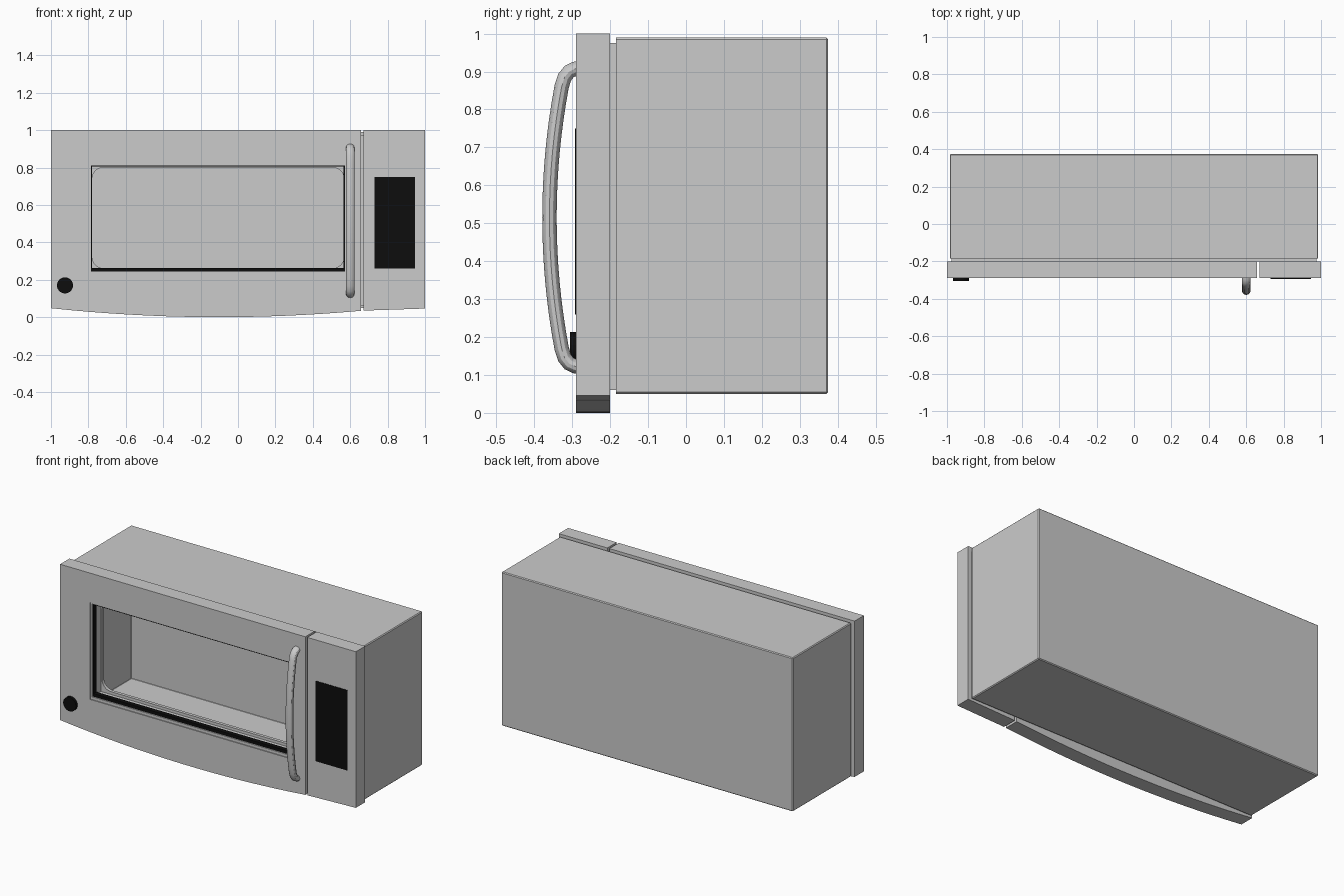
import bpy, bmesh, math

if "Cube" in bpy.data.objects:
    bpy.data.objects.remove(bpy.data.objects["Cube"])


def material(name, value):
    m = bpy.data.materials.new(name)
    m.diffuse_color = (value, value, value, 1)
    m.use_nodes = True
    m.node_tree.nodes["Principled BSDF"].inputs["Base Color"].default_value = m.diffuse_color
    return m


GRAY = material("steel_gray", 0.6)
BLACK = material("black", 0.004)


def finish(bm, name, mat):
    bmesh.ops.recalc_face_normals(bm, faces=bm.faces)
    me = bpy.data.meshes.new(name)
    bm.to_mesh(me)
    bm.free()
    me.materials.append(mat)
    ob = bpy.data.objects.new(name, me)
    bpy.context.collection.objects.link(ob)
    return ob


def rect(x0, x1, z0, z1):
    return [(x0, z0), (x1, z0), (x1, z1), (x0, z1)]


def rounded(x0, x1, z0, z1, r, n=6):
    pts = []
    centres = [(x1 - r, z1 - r), (x0 + r, z1 - r), (x0 + r, z0 + r), (x1 - r, z0 + r)]
    for q, (cx, cz) in enumerate(centres):
        for i in range(n + 1):
            a = math.pi / 2 * (q + i / n)
            pts.append((cx + r * math.cos(a), cz + r * math.sin(a)))
    return pts


def plate(name, mat, outline, y0, y1, hole=None):
    """Extrude an x-z outline (with optional hole) from y0 to y1."""
    bm = bmesh.new()
    edges = []
    for loop in (outline, hole):
        if loop:
            vs = [bm.verts.new((x, y0, z)) for x, z in loop]
            edges += [bm.edges.new((vs[i - 1], vs[i])) for i in range(len(vs))]
    if hole:
        bmesh.ops.triangle_fill(bm, edges=edges, use_beauty=True, use_dissolve=False)
    else:
        bm.faces.new(vs)
    ext = bmesh.ops.extrude_face_region(bm, geom=bm.faces[:], use_keep_orig=True)
    moved = [v for v in ext["geom"] if isinstance(v, bmesh.types.BMVert)]
    bmesh.ops.translate(bm, verts=moved, vec=(0, y1 - y0, 0))
    return finish(bm, name, mat)


# Hollow cabinet, open at the front
bm = bmesh.new()
bmesh.ops.create_cube(bm, size=1)
for v in bm.verts:
    v.co = (v.co.x * 1.97, 0.095 + v.co.y * 0.56, 0.52 + v.co.z * 0.94)
bmesh.ops.delete(bm, geom=[f for f in bm.faces if f.calc_center_median().y < -0.18],
                 context='FACES_ONLY')
bmesh.ops.bevel(bm, geom=[e for e in bm.edges if not e.is_boundary], offset=0.005,
                segments=1, affect='EDGES')
cabinet = finish(bm, "cabinet", GRAY)
# outward side is kept, the wall grows inward
top = max(cabinet.data.polygons, key=lambda p: p.center.z)
if top.normal.z < 0:
    cabinet.data.flip_normals()
shell = cabinet.modifiers.new("wall", 'SOLIDIFY')
shell.thickness = 0.006
shell.offset = -1

# Cabinet front and bezel with rounded opening
opening = rounded(-0.78, 0.567, 0.262, 0.8, 0.06)
plate("cabinet_front", GRAY, rect(-0.98, 0.98, 0.055, 0.985), -0.185, -0.18, opening)
plate("door_bezel", GRAY, rect(-0.975, 0.975, 0.06, 0.975), -0.2, -0.185, opening)

# Door with curved lower edge and window
low = [-1 + 1.658 * i / 16 for i in range(17)]
outline = [(x, 0.059 * (x + 0.1) ** 2) for x in low] + [(0.658, 1), (-1, 1)]
plate("door", GRAY, outline, -0.29, -0.2, rect(-0.797, 0.58, 0.228, 0.82))
plate("window_lip", GRAY, rect(-0.797, 0.58, 0.228, 0.82), -0.285, -0.2,
      rect(-0.787, 0.571, 0.245, 0.812))
plate("window_seal", BLACK, rect(-0.787, 0.571, 0.245, 0.812), -0.278, -0.25,
      rect(-0.781, 0.565, 0.263, 0.806))

# Control panel and its display
plate("control_panel", GRAY, [(0.672, 0.035), (1, 0.046), (1, 1), (0.672, 1)], -0.29, -0.2)
plate("display", BLACK, rect(0.73, 0.945, 0.26, 0.75), -0.293, -0.289)

# Round button
disc = [(-0.925 + 0.043 * math.cos(i * math.tau / 32), 0.17 + 0.043 * math.sin(i * math.tau / 32))
        for i in range(32)]
plate("round_button", BLACK, disc, -0.306, -0.288)

# Bowed handle
bow = []
for i in range(17):
    z = 0.17 + 0.69 * i / 16
    bow.append((-0.36 + 0.27 * (z - 0.515) ** 2, z))
end = [(-0.28, 0.909), (-0.293, 0.907), (-0.308, 0.9), (-0.32, 0.885)]
path = [(y, 1.03 - z) for y, z in end] + bow + end[::-1]
cu = bpy.data.curves.new("handle", 'CURVE')
cu.dimensions = '3D'
cu.bevel_depth = 0.019
cu.bevel_resolution = 4
cu.use_fill_caps = True
sp = cu.splines.new('POLY')
sp.points.add(len(path) - 1)
for p, (y, z) in zip(sp.points, path):
    p.co = (0, y, z, 1)
cu.materials.append(GRAY)
handle = bpy.data.objects.new("handle", cu)
bpy.context.collection.objects.link(handle)
handle.location.x = 0.6
handle.scale.x = 1.18
bpy.context.view_layer.objects.active = handle
handle.select_set(True)
bpy.ops.object.convert(target='MESH')
bpy.ops.object.shade_smooth_by_angle()
